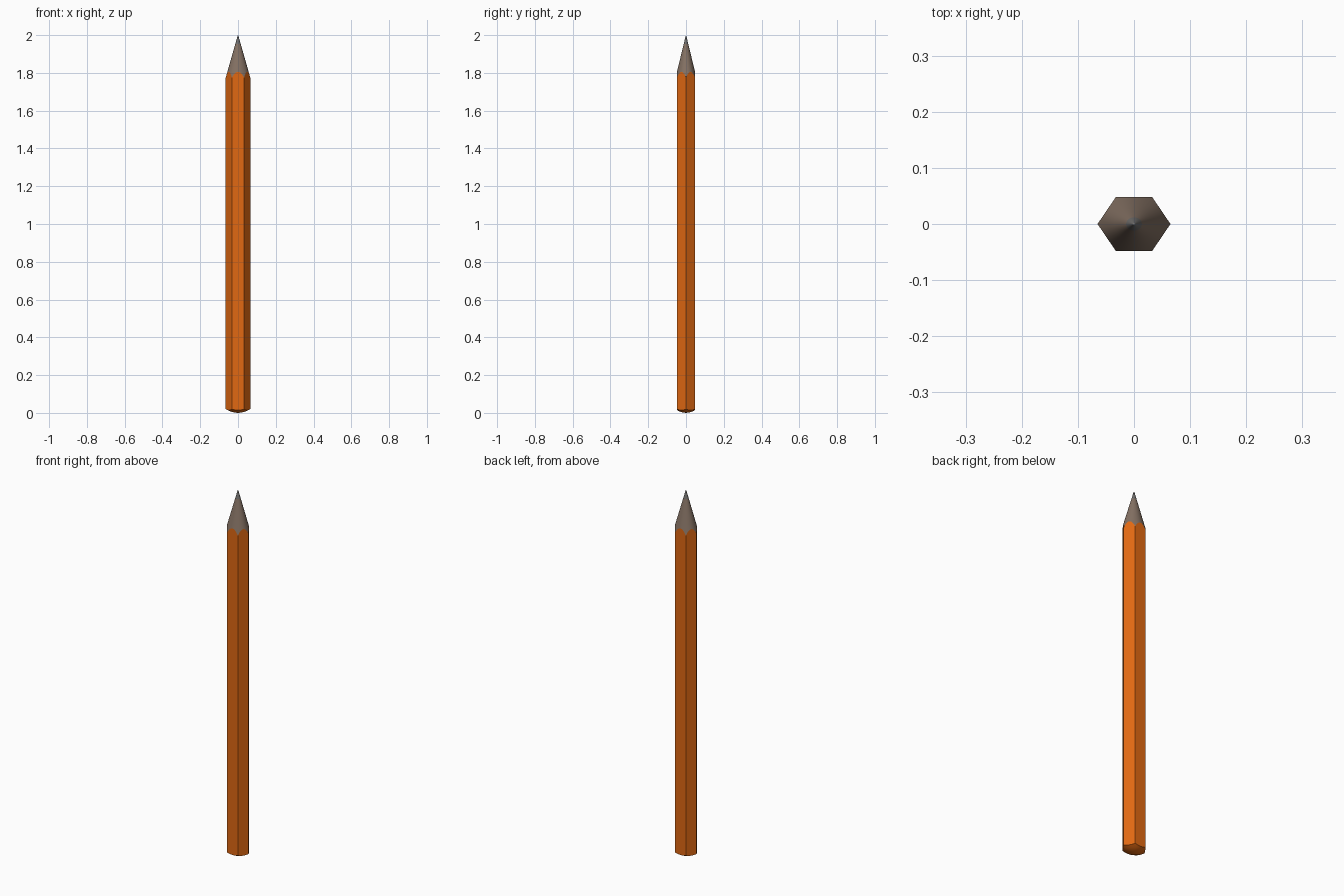
import bpy, bmesh, math

if "Cube" in bpy.data.objects:
    bpy.data.objects.remove(bpy.data.objects["Cube"])

R, YS, N = 0.065, 0.85, 48          # corner radius, depth squash, samples round the hexagon
LEAD_R = 0.014                      # radius where wood changes to lead
SLOPE = 0.228 / R

def material(name, rgb):
    m = bpy.data.materials.new(name)
    m.diffuse_color = (*rgb, 1)
    m.use_nodes = True
    m.node_tree.nodes["Principled BSDF"].inputs["Base Color"].default_value = m.diffuse_color
    return m

def hex_radius(a):
    s = (a % (math.pi / 3)) - math.pi / 6
    return R * math.cos(math.pi / 6) / math.cos(s)

def cone_z(r):
    return 2.003 - SLOPE * r

def dome_z(r):
    return 0.02 * (r / R) ** 2

angles = [2 * math.pi * i / N for i in range(N)]
bm = bmesh.new()

def ring(radius, height):
    out = []
    for a in angles:
        r = radius(a)
        out.append(bm.verts.new((r * math.cos(a), YS * r * math.sin(a), height(r))))
    return out

def skin(lo, hi, mat, smooth):
    for i in range(N):
        j = (i + 1) % N
        f = bm.faces.new((lo[i], lo[j], hi[j], hi[i]))
        f.material_index, f.smooth = mat, smooth

def cap(loop, z, mat, up):
    c = bm.verts.new((0, 0, z))
    for i in range(N):
        j = (i + 1) % N
        f = bm.faces.new((loop[i], loop[j], c) if up else (loop[j], loop[i], c))
        f.material_index, f.smooth = mat, True

# domed bottom end
b0 = ring(lambda a: 0.02, dome_z)
b1 = ring(lambda a: 0.042, dome_z)
b2 = ring(hex_radius, dome_z)
cap(b0, 0, 0, False)
skin(b0, b1, 0, True)
skin(b1, b2, 0, True)

# flat hexagonal sides ending in the scalloped sharpening line
t0 = ring(hex_radius, cone_z)
skin(b2, t0, 0, False)

# sharpened wood cone and lead tip
t1 = ring(lambda a: 0.035, cone_z)
t2 = ring(lambda a: LEAD_R, cone_z)
t3 = ring(lambda a: 0.003, cone_z)
skin(t0, t1, 1, True)
skin(t1, t2, 1, True)
skin(t2, t3, 2, True)
cap(t3, 2.0, 2, True)

mesh = bpy.data.meshes.new("pencil")
bm.to_mesh(mesh)
bm.free()
for m in (material("orange paint", (0.75, 0.14, 0.006)),
          material("grey brown wood", (0.23, 0.165, 0.125)),
          material("grey lead", (0.16, 0.155, 0.15))):
    mesh.materials.append(m)
bpy.context.collection.objects.link(bpy.data.objects.new("pencil", mesh))
